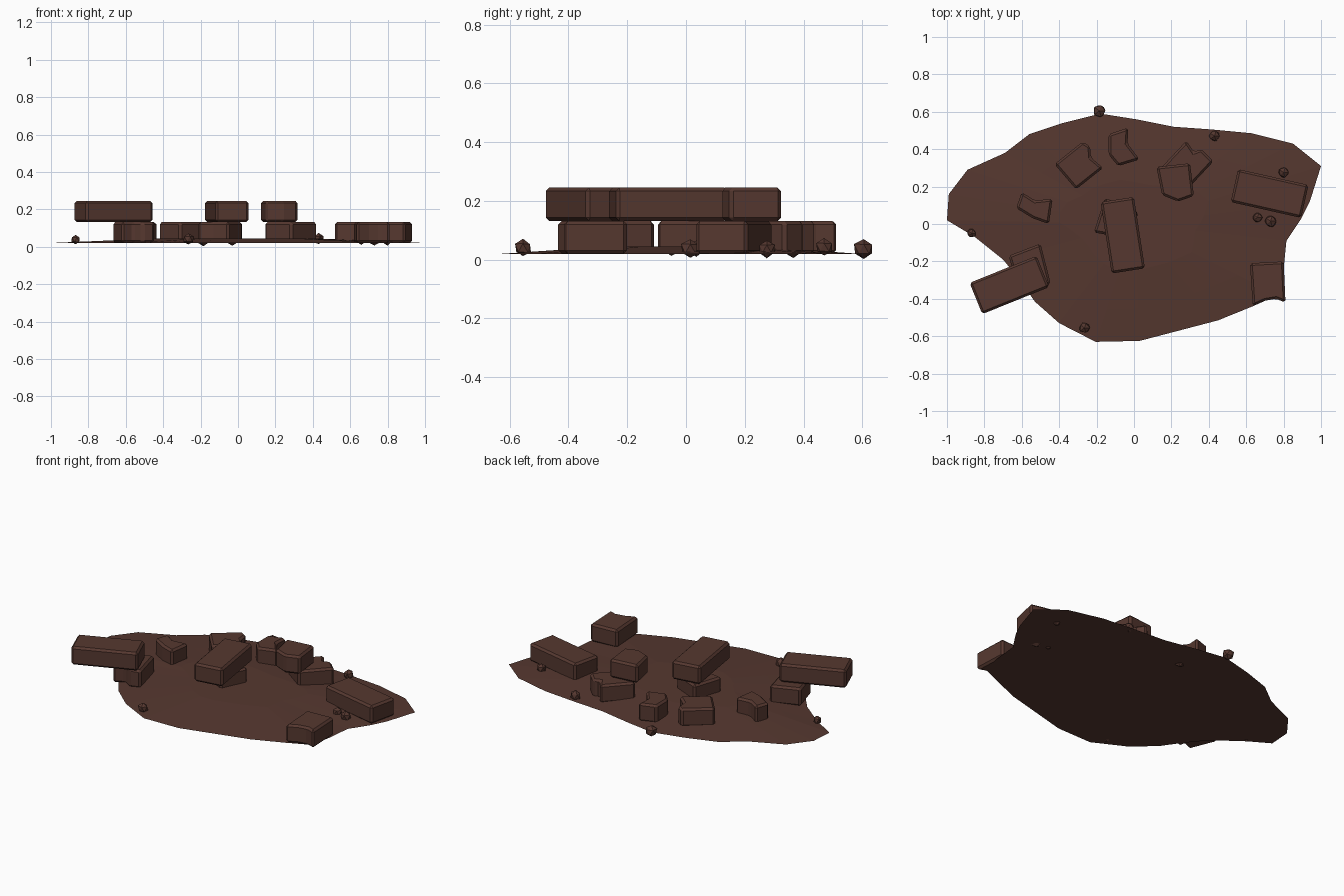
import bpy, bmesh, math, random
from mathutils import Vector

random.seed(4)
cube = bpy.data.objects.get("Cube")
if cube:
    bpy.data.objects.remove(cube, do_unlink=True)

COLOUR = (0.092, 0.039, 0.029, 1)
clay = bpy.data.materials.new("dark_red_clay")
clay.diffuse_color = COLOUR
clay.use_nodes = True
clay.node_tree.nodes["Principled BSDF"].inputs["Base Color"].default_value = COLOUR

GROUND, LAYER, TOP = 0.02, 0.132, 0.245


def finish(name, bm):
    bmesh.ops.recalc_face_normals(bm, faces=bm.faces)
    mesh = bpy.data.meshes.new(name)
    bm.to_mesh(mesh)
    bm.free()
    mesh.materials.append(clay)
    obj = bpy.data.objects.new(name, mesh)
    bpy.context.collection.objects.link(obj)
    return obj


def block(name, outline, low, high):
    """Upright prism over an outline, with chamfered edges."""
    bm = bmesh.new()
    face = bm.faces.new([bm.verts.new((x, y, low)) for x, y in outline])
    top = bmesh.ops.extrude_face_region(bm, geom=[face])["geom"]
    for v in top:
        if isinstance(v, bmesh.types.BMVert):
            v.co.z = high
    obj = finish(name, bm)
    bevel = obj.modifiers.new("chamfer", 'BEVEL')
    bevel.width = 0.012
    bevel.segments = 1
    return obj


def whole_brick(name, x, y, degrees, low, high):
    a = math.radians(degrees)
    along = Vector((math.cos(a), math.sin(a))) * 0.193
    across = Vector((-math.sin(a), math.cos(a))) * 0.09
    c = Vector((x, y))
    block(name, [c - along - across, c + along - across,
                 c + along + across, c - along + across], low, high)


# Ground patch: flat underneath, gently domed on top
RIM = [(-1, .02), (-.99, .16), (-.89, .29), (-.69, .38), (-.56, .48), (-.38, .54),
       (-.18, .59), (.01, .56), (.21, .52), (.42, .505), (.63, .485), (.85, .43),
       (1, .31), (.94, .12), (.895, .03), (.815, -.09), (.80, -.24), (.77, -.38),
       (.635, -.44), (.45, -.515), (.24, -.57), (.03, -.625), (-.205, -.63),
       (-.4, -.53), (-.53, -.415), (-.61, -.3), (-.7, -.19), (-.85, -.07)]
bm = bmesh.new()
rings = [[bm.verts.new((x * s, y * s, z)) for x, y in RIM]
         for s, z in ((1, GROUND), (0.72, 0.032), (0.4, 0.045))]
for outer, inner in zip(rings, rings[1:]):
    for i in range(len(RIM)):
        bm.faces.new((outer[i - 1], outer[i], inner[i], inner[i - 1]))
bm.faces.new(rings[-1])
bm.faces.new(rings[0][::-1])
finish("ground_patch", bm)

# Whole bricks
whole_brick("whole_brick_right", -.666, -.326, 22, LAYER, TOP)
whole_brick("whole_brick_middle", -.06, -.06, 98.8, LAYER, TOP)
whole_brick("whole_brick_left", .725, .163, -12.7, GROUND, LAYER)

# Broken bricks with jagged ends
BROKEN = {
    "front_left": [(.62, -.21), (.80, -.2), (.81, -.42), (.76, -.4), (.7, -.41), (.635, -.44)],
    "back_left": [(.28, .445), (.32, .385), (.36, .4), (.425, .335), (.285, .185), (.14, .295)],
    "back": [(-.03, .515), (-.035, .43), (.03, .345), (-.085, .31), (-.135, .37), (-.135, .48)],
    "back_right": [(-.275, .44), (-.235, .415), (-.23, .355), (-.165, .3), (-.31, .185), (-.425, .32)],
    "right": [(-.6, .17), (-.53, .125), (-.435, .135), (-.455, 0), (-.54, .03), (-.63, .085)],
    "front_right": [(-.67, -.17), (-.5, -.105), (-.445, -.32), (-.51, -.34), (-.56, -.31), (-.62, -.345)],
    "middle": [(-.155, .14), (-.215, -.045), (-.13, -.06), (-.05, -.1), (.025, .06)],
}
for place, outline in BROKEN.items():
    block("broken_brick_" + place, outline, GROUND, LAYER)
block("broken_brick_upper", [(.12, .305), (.3, .325), (.32, .15), (.235, .12), (.15, .155)],
      LAYER, TOP)

# Pebbles: x, y, z, radius
PEBBLES = [(-.185, .605, .036, .036), (.43, .47, .042, .03), (.8, .275, .037, .03),
           (.66, .035, .04, .028), (.73, .015, .037, .034), (-.868, -.05, .038, .026),
           (-.265, -.555, .04, .03), (-.03, .365, .035, .03)]
for n, (x, y, z, r) in enumerate(PEBBLES, 1):
    bm = bmesh.new()
    bmesh.ops.create_icosphere(bm, subdivisions=1, radius=r)
    for v in bm.verts:
        v.co = v.co * random.uniform(0.88, 1.1) + Vector((x, y, z))
        v.co.z = max(v.co.z, 0)
    finish(f"pebble_{n}", bm)
